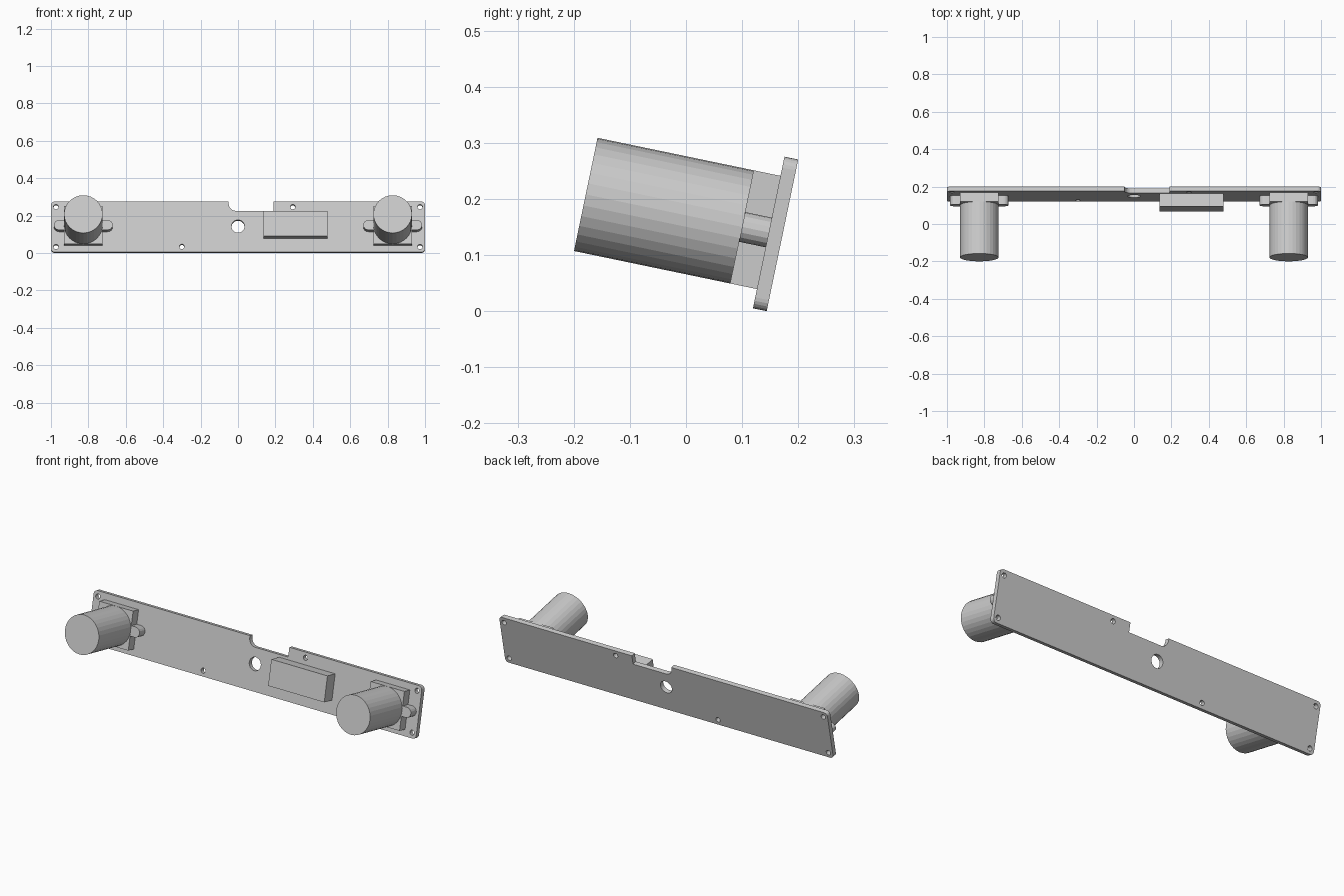
import bpy, bmesh
from math import sin, cos, pi, radians
from mathutils import Matrix

if "Cube" in bpy.data.objects:
    bpy.data.objects.remove(bpy.data.objects["Cube"])

TILT = radians(11.75)
# board frame: x along board, y up the board, z out of its front face
FRAME = Matrix.Translation((0, 0.1193, 0.0053)) @ Matrix.Rotation(pi / 2 - TILT, 4, 'X')
H = 0.276
MID = H / 2


def arc(cx, cy, r, a0, a1, n):
    return [(cx + r * cos(radians(a0 + (a1 - a0) * i / n)),
             cy + r * sin(radians(a0 + (a1 - a0) * i / n))) for i in range(n + 1)]


def circle(cx, cy, r, n):
    return arc(cx, cy, r, 0, 360, n)[:-1]


def rect(x0, y0, x1, y1):
    return [(x0, y0), (x1, y0), (x1, y1), (x0, y1)]


def slab(name, loops, z0, z1):
    """Extrude an outline (first loop) with holes (other loops) from z0 to z1."""
    cu = bpy.data.curves.new(name + "_profile", 'CURVE')
    cu.dimensions = '2D'
    cu.fill_mode = 'BOTH'
    cu.extrude = (z1 - z0) / 2
    for pts in loops:
        sp = cu.splines.new('POLY')
        sp.points.add(len(pts) - 1)
        for p, (x, y) in zip(sp.points, pts):
            p.co = (x, y, 0, 1)
        sp.use_cyclic_u = True
    tmp = bpy.data.objects.new(name + "_tmp", cu)
    bpy.context.collection.objects.link(tmp)
    bpy.context.view_layer.update()
    me = bpy.data.meshes.new_from_object(
        tmp.evaluated_get(bpy.context.evaluated_depsgraph_get()))
    bpy.data.objects.remove(tmp)
    bm = bmesh.new()
    bm.from_mesh(me)
    bmesh.ops.remove_doubles(bm, verts=bm.verts, dist=1e-5)
    bmesh.ops.translate(bm, verts=bm.verts, vec=(0, 0, (z0 + z1) / 2))
    bmesh.ops.recalc_face_normals(bm, faces=bm.faces)
    for f in bm.faces:
        f.smooth = False
    bm.to_mesh(me)
    bm.free()
    me.name = name
    ob = bpy.data.objects.new(name, me)
    ob.matrix_world = FRAME
    bpy.context.collection.objects.link(ob)
    return ob


# circuit board: rounded corners, top notch, drilled holes
R = 0.02
outline = (arc(-1 + R, R, R, 180, 270, 5) + arc(1 - R, R, R, 270, 360, 5)
           + arc(1 - R, H - R, R, 0, 90, 5)
           + [(0.19, H), (0.19, 0.225)]
           + arc(-0.01, 0.265, 0.04, 270, 180, 6) + [(-0.05, H)]
           + arc(-1 + R, H - R, R, 90, 180, 5))
holes = [circle(0, 0.141, 0.035, 32)]
screws = [(sx * 0.973, y) for sx in (-1, 1) for y in (0.029, 0.247)]
for x, y in screws + [(-0.3, 0.03), (0.293, 0.247)]:
    holes.append(circle(x, y, 0.0135, 16))
slab("board", [outline] + holes, -0.025, 0)

# connector block
slab("connector_block", [rect(0.137, 0.073, 0.479, 0.211)], 0, 0.069)

# the two lens assemblies
for side, cx in (("left", -0.827), ("right", 0.827)):
    slab(side + "_lens_base", [rect(cx - 0.103, MID - 0.103, cx + 0.103, MID + 0.103)], 0, 0.049)
    slab(side + "_lens_barrel", [circle(cx, MID, 0.103, 32)], 0.049, 0.333)
    # rounded ears sticking out on both sides of the base
    ear = arc(cx + 0.13, MID, 0.027, -90, 90, 8) + arc(cx - 0.13, MID, 0.027, 90, 270, 8)
    slab(side + "_mount_ears", [ear], 0, 0.0485)
